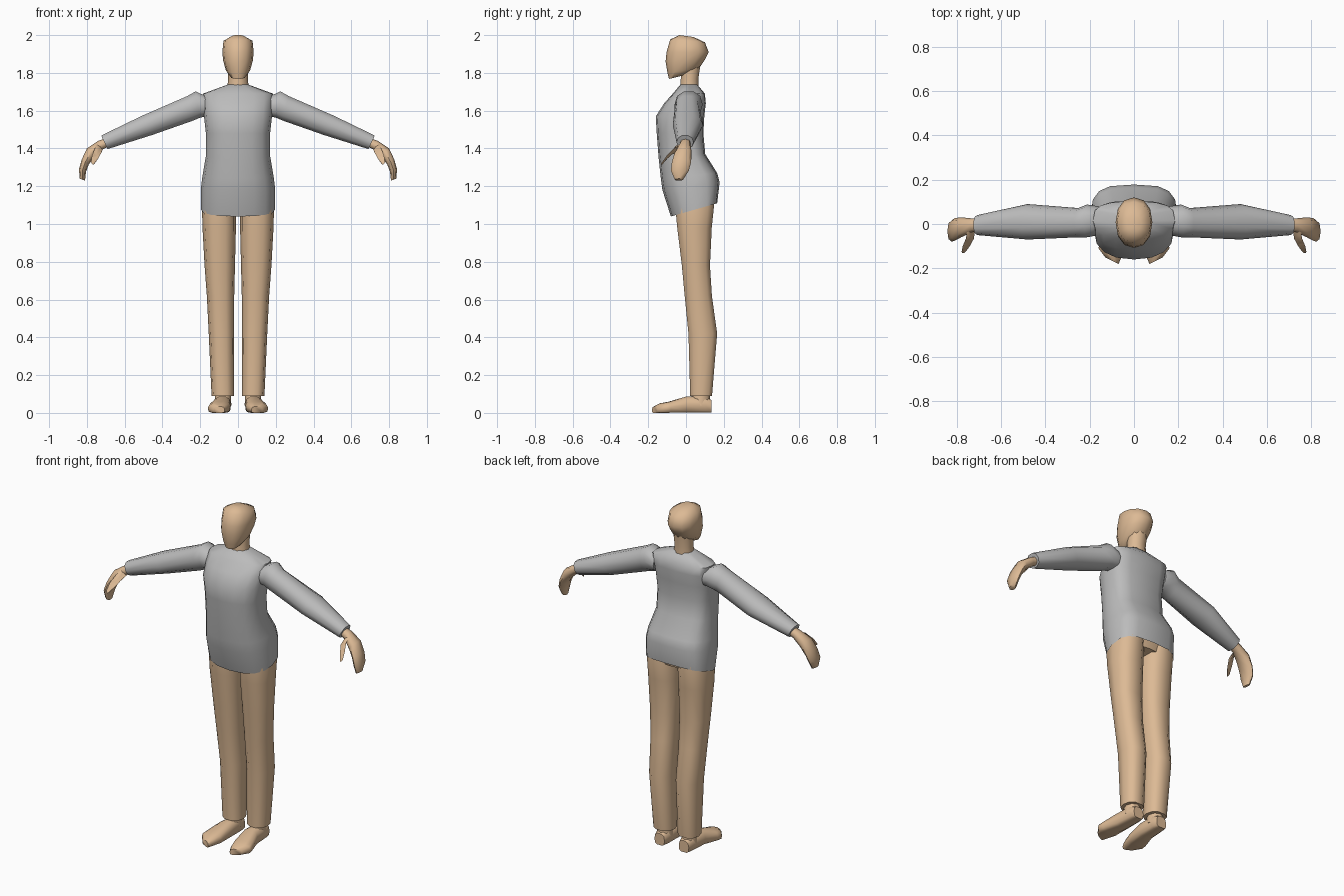
import bpy, bmesh, math
from mathutils import Vector


def material(name, rgb):
    m = bpy.data.materials.new(name)
    m.diffuse_color = (*rgb, 1)
    return m


SKIN = material("skin tan", (0.72, 0.49, 0.30))
GREY = material("shirt grey", (0.5, 0.5, 0.5))


def power(v, e):
    return math.copysign(abs(v) ** e, v) if abs(v) > 1e-6 else 0


def loft(name, rings, mat, n=8, e_front=1.0, e_back=1.0, caps=(True, True), mirror=False, angle=60):
    """Skin a list of rings (centre, u, v); u and v are half-axis vectors."""
    bm = bmesh.new()
    loops = []
    for c, u, v in rings:
        loop = []
        for i in range(n):
            a = 2 * math.pi * i / n
            e = e_back if math.sin(a) > 0 else e_front
            loop.append(bm.verts.new(Vector(c) + Vector(u) * power(math.cos(a), e)
                                     + Vector(v) * power(math.sin(a), e)))
        loops.append(loop)
    for a, b in zip(loops, loops[1:]):
        for i in range(n):
            j = (i + 1) % n
            bm.faces.new((a[i], a[j], b[j], b[i]))
    if caps[0]:
        bm.faces.new(loops[0][::-1])
    if caps[1]:
        bm.faces.new(loops[-1])
    bmesh.ops.recalc_face_normals(bm, faces=bm.faces)
    me = bpy.data.meshes.new(name)
    bm.to_mesh(me)
    bm.free()
    me.materials.append(mat)
    ob = bpy.data.objects.new(name, me)
    bpy.context.collection.objects.link(ob)
    bpy.ops.object.select_all(action='DESELECT')
    ob.select_set(True)
    bpy.context.view_layer.objects.active = ob
    bpy.ops.object.shade_smooth_by_angle(angle=math.radians(angle))
    if mirror:
        ob.modifiers.new("Mirror", 'MIRROR').use_mirror_merge = False
    return ob


def level(x, hx, yf, yb, zf, zb=None):
    """Ring around a vertical part, tilted when front and back heights differ."""
    zb = zf if zb is None else zb
    return ((x, (yf + yb) / 2, (zf + zb) / 2), (hx, 0, 0), (0, (yb - yf) / 2, (zb - zf) / 2))


def across(top, bottom, yf, yb):
    """Ring around a sideways part, given its top and bottom points in x, z."""
    (tx, tz), (bx, bz) = top, bottom
    return (((tx + bx) / 2, (yf + yb) / 2, (tz + bz) / 2),
            (0, (yb - yf) / 2, 0), ((tx - bx) / 2, 0, (tz - bz) / 2))


# Shirt body, open at the hem
loft("shirt_body", [
    level(0, 0.195, -0.08, 0.165, 1.04, 1.11),
    level(0, 0.195, -0.125, 0.178, 1.18, 1.22),
    level(0, 0.188, -0.133, 0.165, 1.24, 1.27),
    level(0, 0.17, -0.145, 0.102, 1.35, 1.37),
    level(0, 0.17, -0.155, 0.092, 1.48),
    level(0, 0.18, -0.16, 0.097, 1.57),
    level(0, 0.185, -0.115, 0.105, 1.64),
    level(0, 0.185, -0.07, 0.10, 1.69),
    level(0, 0.055, -0.03, 0.06, 1.738),
], GREY, n=16, e_front=0.85, e_back=0.62, caps=(False, True))

# Sleeves
loft("sleeves", [
    across((0.16, 1.675), (0.16, 1.57), -0.05, 0.08),
    across((0.225, 1.705), (0.20, 1.56), -0.06, 0.088),
    across((0.27, 1.68), (0.235, 1.545), -0.06, 0.072),
    across((0.51, 1.575), (0.45, 1.47), -0.07, 0.09),
    across((0.725, 1.47), (0.69, 1.395), -0.05, 0.04),
], GREY, n=10, e_front=0.9, e_back=0.9, mirror=True)

# Head and neck
loft("head", [
    level(0, 0.04, -0.09, 0.0, 1.768, 1.79),
    level(0, 0.064, -0.098, 0.07, 1.80, 1.825),
    level(0, 0.079, -0.108, 0.103, 1.86, 1.875),
    level(0, 0.083, -0.103, 0.12, 1.91),
    level(0, 0.077, -0.084, 0.10, 1.977, 1.962),
    level(0, 0.032, -0.035, 0.04, 2.0, 1.99),
], SKIN, n=12, e_front=0.9, e_back=0.9)
loft("neck", [
    level(0, 0.058, -0.035, 0.07, 1.71),
    level(0, 0.052, -0.03, 0.068, 1.77),
    level(0, 0.055, -0.03, 0.08, 1.85),
], SKIN, n=10)

# Pelvis filling the open hem, and trouser legs
loft("pelvis", [
    level(0, 0.16, -0.06, 0.135, 1.055, 1.085),
    level(0, 0.18, -0.10, 0.16, 1.16, 1.19),
], SKIN, n=12, e_front=0.85, e_back=0.62)
loft("trouser_legs", [
    level(0.08, 0.06, 0.02, 0.14, 0.09),
    level(0.0875, 0.0675, 0.01, 0.168, 0.42),
    level(0.0925, 0.0725, -0.01, 0.14, 0.62),
    level(0.0965, 0.0805, -0.025, 0.13, 0.78),
    level(0.0995, 0.0885, -0.05, 0.14, 0.98),
    level(0.101, 0.09, -0.06, 0.155, 1.08, 1.12),
    level(0.10, 0.08, -0.06, 0.145, 1.15, 1.17),
], SKIN, n=10, e_front=0.8, e_back=0.8, mirror=True)


# Feet, lofted heel to toe, with the toe line slanted outward
def foot(x, y, hx, height, slant=0.0):
    return ((x, y, height / 2), (hx, slant, 0), (0, 0, height / 2))


loft("feet", [
    foot(0.08, 0.135, 0.033, 0.07),
    foot(0.08, 0.10, 0.042, 0.088),
    foot(0.083, 0.0, 0.046, 0.088),
    foot(0.098, -0.09, 0.057, 0.06, 0.01),
    foot(0.108, -0.13, 0.052, 0.052, 0.02),
    foot(0.10, -0.165, 0.03, 0.035, 0.015),
], SKIN, n=10, e_front=0.5, e_back=0.8, mirror=True)
loft("ankles", [
    level(0.08, 0.045, 0.025, 0.13, 0.04),
    level(0.08, 0.04, 0.035, 0.125, 0.13),
], SKIN, n=8, mirror=True)

# Hands curling down from the cuffs, and thumbs reaching forward
loft("hands", [
    across((0.70, 1.455), (0.685, 1.41), -0.03, 0.025),
    across((0.74, 1.44), (0.715, 1.395), -0.035, 0.025),
    across((0.80, 1.40), (0.76, 1.355), -0.06, 0.03),
    across((0.828, 1.34), (0.79, 1.315), -0.075, 0.027),
    across((0.842, 1.29), (0.805, 1.275), -0.08, 0.015),
    across((0.838, 1.24), (0.81, 1.23), -0.06, -0.015),
], SKIN, n=8, e_front=0.85, e_back=0.85, mirror=True)
loft("thumbs", [
    ((0.735, -0.02, 1.41), (0.018, 0, 0.015), (0, 0.02, 0.02)),
    ((0.74, -0.065, 1.39), (0.018, 0, 0.01), (0, 0.014, 0.022)),
    ((0.757, -0.10, 1.355), (0.016, 0, 0.01), (0, 0.014, 0.016)),
    ((0.77, -0.125, 1.322), (0.008, 0, 0.006), (0, 0.008, 0.006)),
], SKIN, n=6, mirror=True)
